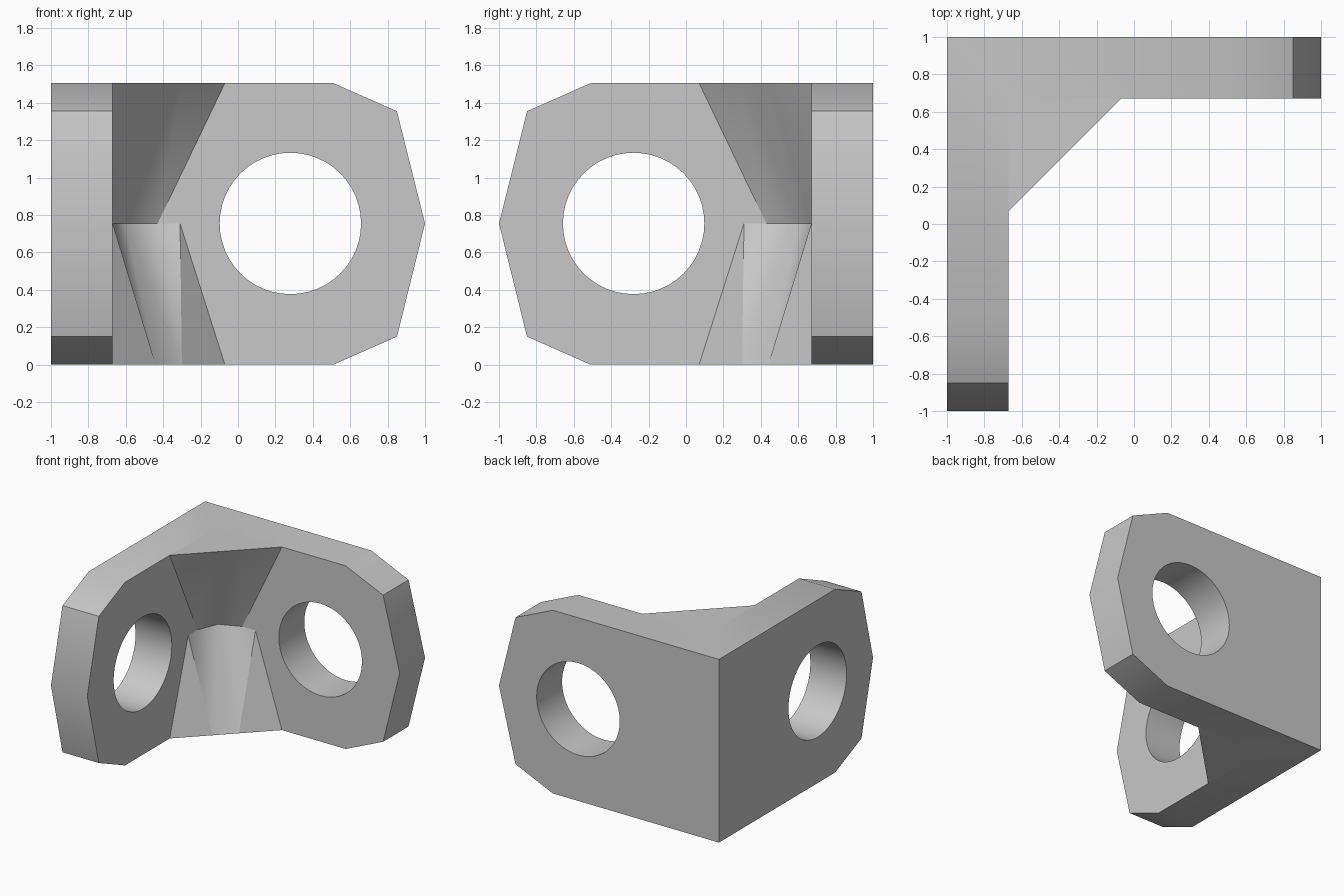
import bpy
import bmesh
import math

if "Cube" in bpy.data.objects:
    bpy.data.objects.remove(bpy.data.objects["Cube"], do_unlink=True)

HEIGHT, MID = 1.505, 0.755
INNER = 0.67          # inner plane of each arm
HOLE_X, HOLE_R, HOLE_SIDES = 0.28, 0.378, 48

grey = bpy.data.materials.new("plain_grey")
grey.use_nodes = True
colour = (0.58, 0.58, 0.58, 1)
grey.diffuse_color = colour
grey.node_tree.nodes["Principled BSDF"].inputs["Base Color"].default_value = colour


def keep(p):
    return p


def swap(p):
    """Mirror across the diagonal plane through the corner."""
    return (-p[1], -p[0], p[2])


def finish(name, bm):
    bmesh.ops.remove_doubles(bm, verts=bm.verts, dist=0.0005)
    bmesh.ops.recalc_face_normals(bm, faces=bm.faces)
    mesh = bpy.data.meshes.new(name)
    bm.to_mesh(mesh)
    bm.free()
    mesh.materials.append(grey)
    obj = bpy.data.objects.new(name, mesh)
    bpy.context.collection.objects.link(obj)
    bpy.ops.object.select_all(action='DESELECT')
    obj.select_set(True)
    bpy.context.view_layer.objects.active = obj
    bpy.ops.object.shade_smooth_by_angle(angle=math.radians(30))


def ring(bm, points):
    verts = [bm.verts.new(p) for p in points]
    edges = [bm.edges.new((v, verts[i - 1])) for i, v in enumerate(verts)]
    return verts, edges


def arm(name, place):
    """Chamfered plate with a round hole, mitred at the corner."""
    bm = bmesh.new()
    sides = []
    for y in (INNER, 1.0):
        half = [(-y, 0), (0.51, 0), (0.85, 0.15), (1, MID)]
        outline = half + [(x, HEIGHT - z) for x, z in reversed(half[:-1])]
        steps = [2 * math.pi * i / HOLE_SIDES for i in range(HOLE_SIDES)]
        circle = [(HOLE_X + HOLE_R * math.cos(a), MID + HOLE_R * math.sin(a)) for a in steps]
        outer, e1 = ring(bm, [place((x, y, z)) for x, z in outline])
        hole, e2 = ring(bm, [place((x, y, z)) for x, z in circle])
        bmesh.ops.triangle_fill(bm, use_beauty=True, edges=e1 + e2)
        sides.append((outer, hole))
    for front, back in zip(*sides):
        for i in range(len(front)):
            bm.faces.new((front[i - 1], front[i], back[i], back[i - 1]))
    finish(name, bm)


def gusset(name):
    """Corner web, flush at top and bottom and pinched at mid height."""
    bm = bmesh.new()

    def face(points, place):
        bm.faces.new([bm.verts.new(place(p)) for p in points])

    pinch = (-0.6, 0.6, MID)
    upper = (-0.43, INNER, MID)      # where the upper web meets the arm
    lower = (-0.31, INNER, MID)      # where the lower web meets the arm
    ends = [((-0.07, INNER, z), (-0.3, 0.44, z), (-INNER, INNER, z)) for z in (0, HEIGHT)]
    (foot, foot_in, foot_back), (head, head_in, head_back) = ends
    for place in (keep, swap):
        face((head, head_in, upper), place)
        face((head_in, pinch, upper), place)
        face((foot, lower, foot_in), place)
        face((foot_in, lower, upper), place)
        face((foot_in, upper, pinch), place)
        face((foot_back, foot, lower, upper, head, head_back), place)
    for outer, inner, back in ends:
        face((inner, swap(inner), pinch), keep)
        face((outer, inner, swap(inner), swap(outer), back), keep)
    finish(name, bm)


arm("back_arm", keep)
arm("side_arm", swap)
gusset("corner_gusset")
